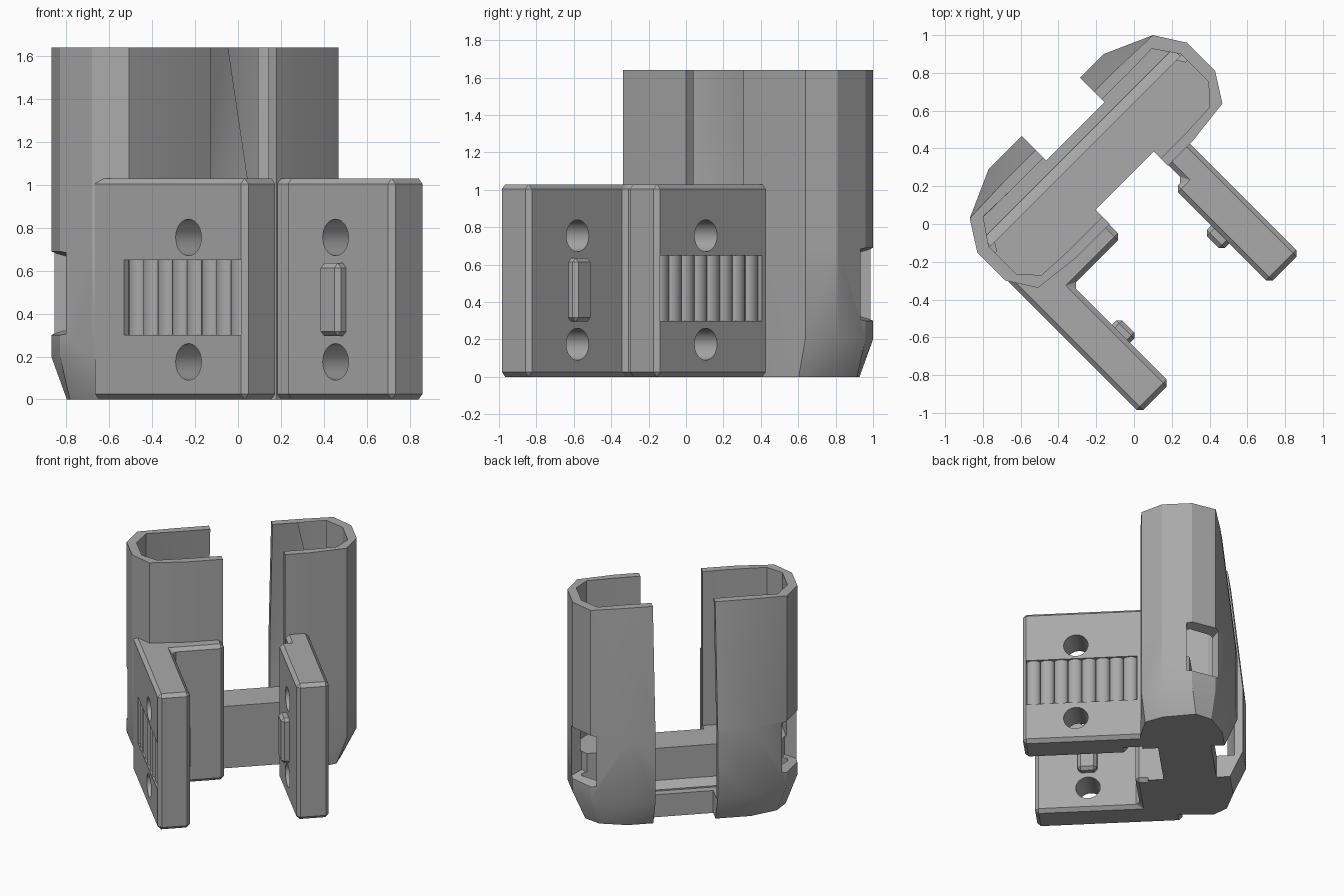
import bpy, bmesh, math
from mathutils import Vector

if "Cube" in bpy.data.objects:
    bpy.data.objects.remove(bpy.data.objects["Cube"])

grey = bpy.data.materials.new("plastic grey")
grey.use_nodes = True
grey.diffuse_color = (0.4, 0.4, 0.4, 1)
grey.node_tree.nodes["Principled BSDF"].inputs["Base Color"].default_value = (0.4, 0.4, 0.4, 1)

TURN = math.radians(45)
MID = 0.092                    # centre of the sleeve along its length
OPEN_LEFT, OPEN_RIGHT = -0.09, 0.345


def add(name, bm):
    """Turn a bmesh in (length, forward, up) space into a rotated object."""
    for v in bm.verts:
        v.co.y = -v.co.y
    bmesh.ops.recalc_face_normals(bm, faces=bm.faces)
    mesh = bpy.data.meshes.new(name)
    bm.to_mesh(mesh)
    bm.free()
    mesh.materials.append(grey)
    ob = bpy.data.objects.new(name, mesh)
    ob.rotation_euler.z = TURN
    bpy.context.collection.objects.link(ob)
    return ob


def loft(name, rings, bevel=0):
    """Skin a stack of rings of 3D points and cap both ends."""
    bm = bmesh.new()
    loops = [[bm.verts.new(p) for p in ring] for ring in rings]
    n = len(loops[0])
    for a, b in zip(loops, loops[1:]):
        for i in range(n):
            j = (i + 1) % n
            bm.faces.new((a[i], a[j], b[j], b[i]))
    bm.faces.new(loops[0])
    bm.faces.new(loops[-1])
    if bevel:
        bmesh.ops.recalc_face_normals(bm, faces=bm.faces)
        bmesh.ops.bevel(bm, geom=bm.edges[:], offset=bevel, segments=1, affect='EDGES')
    return add(name, bm)


def prism(name, plan, z0, z1, bevel=0):
    return loft(name, [[(u, v, z) for u, v in plan] for z in (z0, z1)], bevel)


def box(name, u0, u1, v0, v1, z0, z1, bevel=0):
    return prism(name, [(u0, v0), (u1, v0), (u1, v1), (u0, v1)], z0, z1, bevel)


def rod(name, u0, u1, v, z, r):
    """Cylinder along the length axis."""
    ring = [(v + r * math.cos(t * math.tau / 32), z + r * math.sin(t * math.tau / 32))
            for t in range(32)]
    return loft(name, [[(u, a, b) for a, b in ring] for u in (u0, u1)])


def cut(target, cutter):
    mod = target.modifiers.new("cut", 'BOOLEAN')
    mod.operation = 'DIFFERENCE'
    mod.solver = 'EXACT'
    mod.object = cutter
    bpy.context.view_layer.objects.active = target
    bpy.ops.object.modifier_apply(modifier=mod.name)


def mirrored(half, z):
    """Close a half outline about the sleeve centre."""
    return ([(MID + d, v, z) for d, v in half]
            + [(MID - d, v, z) for d, v in reversed(half)])


def outline(back):
    return [(0.43, -0.09), (0.69, -0.12), (0.785, -0.27),
            (0.785, -0.48), (0.686, -0.636), (0.43, back)]


def inner(back):
    return [(0.43, -0.145), (0.63, -0.155), (0.72, -0.255),
            (0.72, -0.46), (0.63, -0.59), (0.43, back)]


# Sleeve shell, chamfered underneath and bulging at the lower back
foot = [(0.43, -0.09), (0.62, -0.14), (0.68, -0.27),
        (0.70, -0.50), (0.62, -0.60), (0.43, -0.66)]
sleeve = loft("sleeve", [
    mirrored(foot, 0), mirrored(outline(-0.75), 0.2),
    mirrored(outline(-0.75), 0.7), mirrored(outline(-0.645), 1.64)])

# Cutters: cavity, lower trough, central opening
cavity = loft("cavity_cutter", [
    mirrored(inner(-0.69), 0.47), mirrored(inner(-0.69), 0.7),
    mirrored(inner(-0.585), 1.66)])
trough = loft("trough_cutter", [
    mirrored([(0.72, -0.455), (0.72, -0.48), (0.63, -0.59), (0.43, -0.69)], z)
    for z in (0.17, 0.5)])
gap_top = box("gap_cutter", OPEN_LEFT, OPEN_RIGHT, -1, 0.3, 0.47, 1.8)
gap_front = box("gap_front_cutter", OPEN_LEFT, OPEN_RIGHT, -0.198, 0.3, -0.1, 1.8)
gap_back = box("gap_back_cutter", OPEN_LEFT, OPEN_RIGHT, -1, -0.566, -0.1, 1.8)
cutters = [cavity, trough, gap_top, gap_front, gap_back]
for c in cutters:
    cut(sleeve, c)

# Windows across the two rear corners, splayed outward
for side in (1, -1):
    centre = Vector((MID + side * 0.735, -0.558))
    out = Vector((side * 0.845, -0.535))
    tan = Vector((-out.y, out.x))
    rings = []
    for reach, half, low, high in ((-0.1, 0.11, 0.33, 0.66), (0.1, 0.15, 0.27, 0.72)):
        a, b = centre + out * reach + tan * half, centre + out * reach - tan * half
        rings.append([(a.x, a.y, low), (b.x, b.y, low), (b.x, b.y, high), (a.x, a.y, high)])
    window = loft("window_cutter", rings)
    cut(sleeve, window)
    cutters.append(window)

# Sloped strip along the foot of the inner ledge
loft("floor_ramp", [[(u, -0.45, 0.16), (u, -0.51, 0.16), (u, -0.51, 0.18), (u, -0.45, 0.23)]
                    for u in (MID - 0.71, MID + 0.71)])

# Clamp arms with their root blocks
left_arm = prism("left_arm", [
    (-0.686, -0.28), (-0.686, 0.73), (-0.46, 0.73), (-0.46, 0),
    (-0.095, 0), (-0.095, -0.22), (-0.5, -0.28)], 0, 1.03, 0.025)
right_arm = prism("right_arm", [
    (0.51, -0.2), (0.51, 0.73), (0.283, 0.73), (0.283, 0.02),
    (0.35, 0.02), (0.35, -0.2)], 0, 1.03, 0.025)

RIBS, RIB_START, RIB_END = 8, -0.065, 0.705
pitch = (RIB_END - RIB_START) / RIBS
for label, arm, outer, inside, d in (("left", left_arm, -0.686, -0.46, 1),
                                     ("right", right_arm, 0.51, 0.283, -1)):
    cut(arm, cavity)
    # Bolt holes
    for z in (0.755, 0.175):
        hole = rod("hole_cutter", outer - d * 0.1, inside + d * 0.1, 0.36, z, 0.085)
        cut(arm, hole)
        cutters.append(hole)
    # Grip pocket with rounded ribs
    pocket = box("pocket_cutter", *sorted((outer - d * 0.1, outer + d * 0.04)),
                 RIB_START, RIB_END, 0.3, 0.65)
    cut(arm, pocket)
    cutters.append(pocket)
    for i in range(RIBS):
        mid = RIB_START + (i + 0.5) * pitch
        arc = [math.pi * k / 10 for k in range(11)]
        plan = [(outer + d * (0.042 - 0.035 * math.sin(t)), mid + pitch / 2 * math.cos(t))
                for t in arc]
        prism(f"{label}_grip_rib_{i + 1}", plan, 0.3, 0.65)
    # Locating peg on the inner face
    box(f"{label}_peg", *sorted((inside - d * 0.04, inside + d * 0.055)),
        0.295, 0.43, 0.295, 0.635, 0.022)

for c in cutters:
    bpy.data.objects.remove(c)

# Smooth the rounded surfaces, keeping hard edges
bpy.ops.object.select_all(action='DESELECT')
for ob in bpy.context.scene.objects:
    if ob.type == 'MESH':
        ob.select_set(True)
        bpy.context.view_layer.objects.active = ob
bpy.ops.object.shade_smooth_by_angle(angle=math.radians(28))
